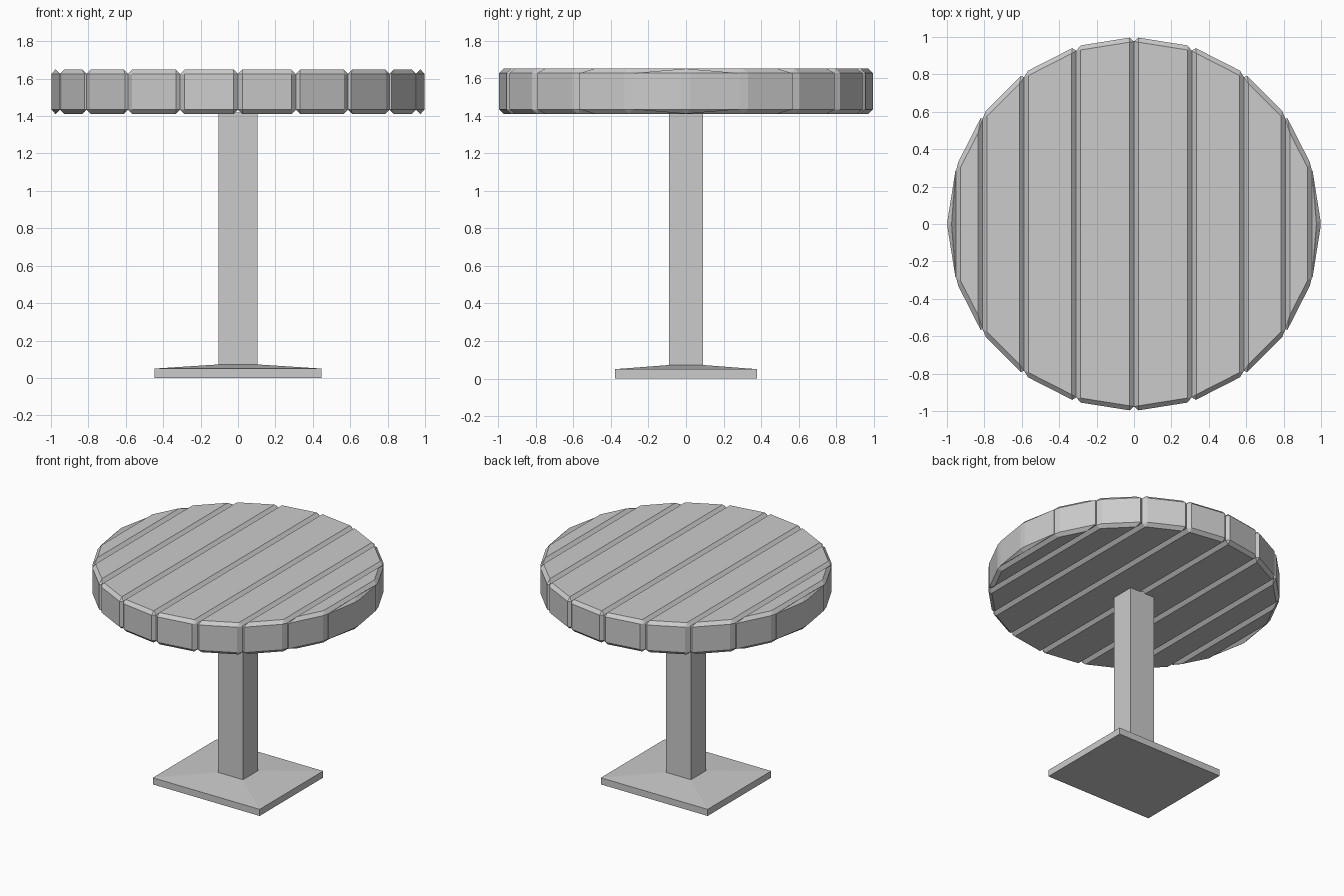
import bpy, bmesh
from math import cos, sin, pi

if "Cube" in bpy.data.objects:
    bpy.data.objects.remove(bpy.data.objects["Cube"])


def prism(name, pts, z0, z1, bevel=0.0):
    bm = bmesh.new()
    face = bm.faces.new([bm.verts.new((x, y, z0)) for x, y in pts])
    up = bmesh.ops.extrude_face_region(bm, geom=[face])
    verts = [g for g in up['geom'] if isinstance(g, bmesh.types.BMVert)]
    bmesh.ops.translate(bm, verts=verts, vec=(0, 0, z1 - z0))
    bmesh.ops.recalc_face_normals(bm, faces=bm.faces)
    me = bpy.data.meshes.new(name)
    bm.to_mesh(me)
    bm.free()
    ob = bpy.data.objects.new(name, me)
    bpy.context.collection.objects.link(ob)
    if bevel:
        m = ob.modifiers.new("chamfer", 'BEVEL')
        m.width = bevel
        m.segments = 1
        m.limit_method = 'NONE'
    return ob


def rect(x, y):
    return [(-x, -y), (x, -y), (x, y), (-x, y)]


# Round top: a 20-sided disc cut into chamfered planks at its corners
ring = [(cos(k * pi / 10), sin(k * pi / 10)) for k in range(11)]
for k in range(10):
    (xa, ya), (xb, yb) = ring[k], ring[k + 1]
    pts = [(xa, ya), (xb, yb), (xb, -yb), (xa, -ya)]
    if k == 0:
        pts.pop()
    elif k == 9:
        pts.pop(2)
    prism(f"top_plank_{k + 1}", pts, 1.41, 1.65, 0.024)

# Post
prism("post", rect(0.105, 0.09), 0.06, 1.42)

# Foot plate with a shallow sloping upper side
foot = prism("foot_plate", rect(0.446, 0.379), 0, 0.05)
bm = bmesh.new()
bm.from_mesh(foot.data)
bm.faces.ensure_lookup_table()
top = max(bm.faces, key=lambda f: f.calc_center_median().z)
cap = bmesh.ops.extrude_face_region(bm, geom=[top])
bmesh.ops.delete(bm, geom=[top], context='FACES_ONLY') if top.is_valid else None
for v in [g for g in cap['geom'] if isinstance(g, bmesh.types.BMVert)]:
    v.co = (v.co.x * 0.105 / 0.446, v.co.y * 0.09 / 0.379, 0.072)
bm.to_mesh(foot.data)
bm.free()
